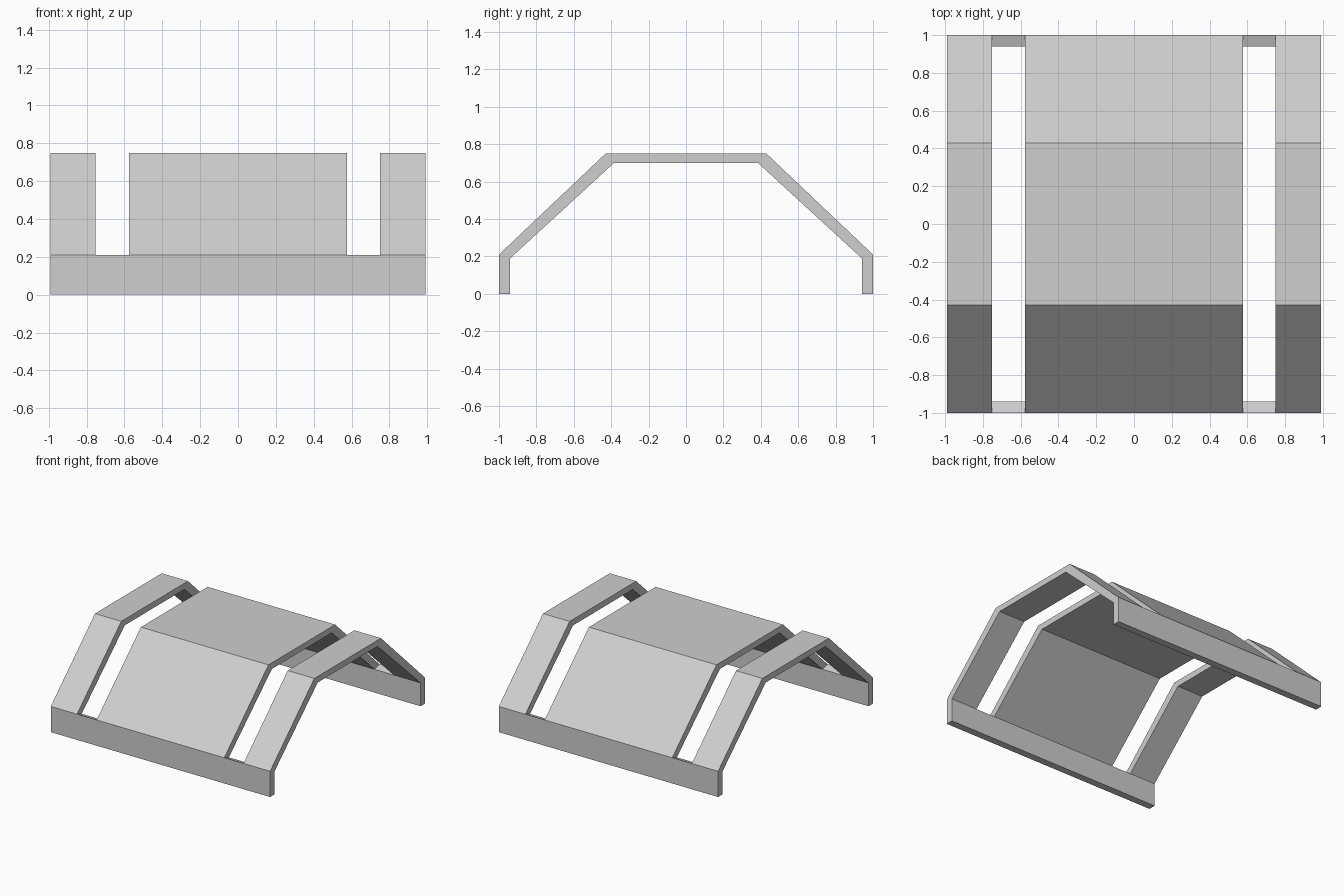
import bpy
import bmesh

default = bpy.data.objects.get("Cube")
if default:
    bpy.data.objects.remove(default, do_unlink=True)

# Single light grey material
grey = bpy.data.materials.new("light_grey")
grey.use_nodes = True
colour = (0.62, 0.62, 0.62, 1)
grey.diffuse_color = colour
grey.node_tree.nodes["Principled BSDF"].inputs["Base Color"].default_value = colour

# Half profiles (y, z) of the folded sheet, mirrored to the full arch
half_outer = [(1, 0), (1, 0.21), (0.43, 0.75)]
half_inner = [(0.94, 0), (0.94, 0.19), (0.385, 0.70)]


def full_arch(half):
    return [(-y, z) for y, z in half] + half[::-1]


outer, inner = full_arch(half_outer), full_arch(half_inner)
stations = [-0.99, -0.753, -0.576, 0.576, 0.75, 0.99]
spans, folds = len(stations) - 1, len(outer) - 1


def is_solid(span, fold):
    """The two slots remove everything but the upright rails."""
    if not (0 <= span < spans and 0 <= fold < folds):
        return False
    return span not in (1, 3) or fold in (0, folds - 1)


# Slotted arch: outer skin, inner skin, and walls wherever the sheet ends
bm = bmesh.new()
skin_out = [[bm.verts.new((x, y, z)) for y, z in outer] for x in stations]
skin_in = [[bm.verts.new((x, y, z)) for y, z in inner] for x in stations]

for s in range(spans):
    for f in range(folds):
        if not is_solid(s, f):
            continue
        ring = [(s, f), (s + 1, f), (s + 1, f + 1), (s, f + 1)]
        neighbours = [(s, f - 1), (s + 1, f), (s, f + 1), (s - 1, f)]
        bm.faces.new([skin_out[i][j] for i, j in ring])
        bm.faces.new([skin_in[i][j] for i, j in reversed(ring)])
        for k, cell in enumerate(neighbours):
            if not is_solid(*cell):
                (a, b), (c, d) = ring[k], ring[(k + 1) % 4]
                bm.faces.new([skin_out[c][d], skin_out[a][b],
                              skin_in[a][b], skin_in[c][d]])

loose = [v for v in bm.verts if not v.link_faces]
bmesh.ops.delete(bm, geom=loose, context='VERTS')
bmesh.ops.recalc_face_normals(bm, faces=bm.faces)

# Merge coplanar faces of the rails into clean panels
bmesh.ops.dissolve_limit(bm, angle_limit=0.01, verts=bm.verts, edges=bm.edges)

mesh = bpy.data.meshes.new("slotted_arch")
bm.to_mesh(mesh)
bm.free()
mesh.materials.append(grey)
arch = bpy.data.objects.new("slotted_arch", mesh)
bpy.context.collection.objects.link(arch)
